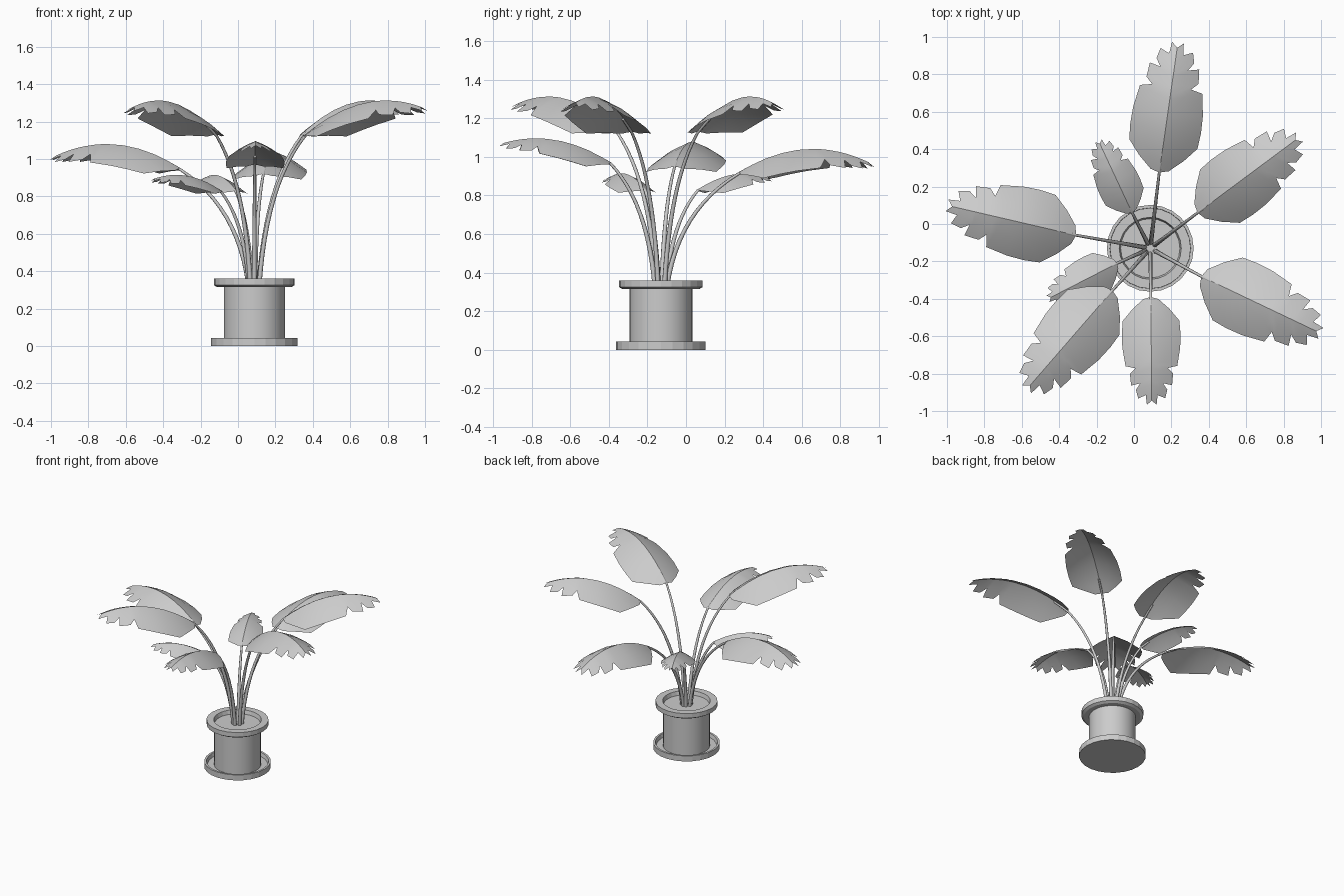
import bpy, math
from mathutils import Vector

if "Cube" in bpy.data.objects:
    bpy.data.objects.remove(bpy.data.objects["Cube"])

CX, CY = 0.087, -0.13          # pot axis


def mesh_object(name, verts, faces, angle):
    me = bpy.data.meshes.new(name)
    me.from_pydata(verts, [], faces)
    me.update()
    ob = bpy.data.objects.new(name, me)
    bpy.context.collection.objects.link(ob)
    bpy.ops.object.select_all(action='DESELECT')
    ob.select_set(True)
    bpy.context.view_layer.objects.active = ob
    bpy.ops.object.shade_smooth_by_angle(angle=math.radians(angle))
    return ob


def lathe(name, profile, sides, angle):
    """Revolve (radius, z) points about the pot axis; end points are capped."""
    verts, faces, n = [], [], sides
    for r, z in profile:
        for i in range(n):
            a = 2 * math.pi * i / n
            verts.append((CX + r * math.cos(a), CY + r * math.sin(a), z))
    for k in range(len(profile) - 1):
        for i in range(n):
            j = (i + 1) % n
            faces.append((k * n + i, k * n + j, (k + 1) * n + j, (k + 1) * n + i))
    faces.append(tuple(reversed(range(n))))
    last = (len(profile) - 1) * n
    faces.append(tuple(range(last, last + n)))
    return mesh_object(name, verts, faces, angle)


# Pot: saucer, body, rim with recessed soil
lathe("saucer", [(.232, 0), (.232, .042), (.217, .042), (.21, .015), (.1, .015)], 24, 10)
lathe("pot_body", [(.163, .012), (.163, .32)], 32, 30)
lathe("pot_rim", [(.15, .314), (.198, .314), (.216, .325), (.216, .36),
                  (.166, .36), (.158, .33)], 24, 10)
lathe("soil", [(.159, .32), (.159, .331)], 24, 30)

# Half outline of a torn leaf: (position on midrib, position of edge, half width)
OUTLINE = [(0, .02, .07), (.09, .11, .17), (.2, .22, .262), (.32, .34, .272),
           (.44, .47, .268), (.56, .64, .24), (.61, .66, .15), (.66, .71, .20),
           (.74, .82, .19), (.78, .80, .105), (.82, .86, .145), (.87, .94, .125),
           (.91, .91, .055), (.96, 1.0, .045)]


def leaf_point(base, tip, rise, bump, t, w):
    """Point on an arched leaf with drooping sides; w is signed width."""
    axis = Vector((tip[0] - base[0], tip[1] - base[1], 0))
    side = Vector((axis.y, -axis.x, 0))
    length, a = axis.length, abs(w)
    z = base[2] + rise * t + 4 * bump * t * (1 - t) - length * a * (.35 + .9 * a)
    p = Vector((base[0], base[1], 0)) + axis * t + side * w
    return Vector((p.x, p.y, z))


def leaf(name, base, tip, rise, bump):
    verts, faces = [], []
    for rt, et, w in OUTLINE:
        for f in (-1, -.5, 0, .5, 1):
            t = rt + (et - rt) * abs(f)
            verts.append(leaf_point(base, tip, rise, bump, t, w * f))
    for k in range(len(OUTLINE) - 1):
        for c in range(4):
            i = k * 5 + c
            faces.append((i, i + 1, i + 6, i + 5))
    mesh_object(name, verts, faces, 35)


def stem(name, base, tip, rise, bump):
    """Tapered stalk, rising from the soil and bending under the leaf."""
    end = Vector(base) - Vector((0, 0, .006))
    out = Vector((end.x - CX, end.y - CY, 0))
    start = Vector((CX, CY, .32)) + out.normalized() * .03
    ctrl = start + out * .14
    ctrl.z = .32 + (end.z - .32) * .68
    pts = [start * (1 - s) ** 2 + ctrl * 2 * s * (1 - s) + end * s * s
           for s in [i / 12 for i in range(13)]]
    pts += [leaf_point(base, tip, rise, bump, t, 0) - Vector((0, 0, .008))
            for t in (.07, .15)]
    cu = bpy.data.curves.new(name, 'CURVE')
    cu.dimensions = '3D'
    cu.bevel_depth = .013
    cu.bevel_resolution = 2
    cu.use_fill_caps = True
    sp = cu.splines.new('POLY')
    sp.points.add(len(pts) - 1)
    for i, p in enumerate(pts):
        sp.points[i].co = (*p, 1)
        sp.points[i].radius = 1 - .5 * i / (len(pts) - 1)
    ob = bpy.data.objects.new(name, cu)
    bpy.context.collection.objects.link(ob)
    bpy.ops.object.select_all(action='DESELECT')
    ob.select_set(True)
    bpy.context.view_layer.objects.active = ob
    bpy.ops.object.convert(target='MESH')
    bpy.ops.object.shade_smooth_by_angle(angle=math.radians(50))


# Leaves: base point, tip in plan, rise along the leaf, height of the arch
LEAVES = {
    "back": ((.135, .275, .92), (.235, .97), .04, .10),
    "back_right": ((.34, .06, 1.13), (.885, .465), .14, .10),
    "front_right": ((.36, -.28, 1.13), (1.0, -.585), .14, .10),
    "front": ((.09, -.39, .97), (.095, -.967), .095, .07),
    "front_left": ((-.115, -.355, 1.13), (-.575, -.885), .14, .10),
    "left": ((-.31, -.06, .95), (-1.0, .10), .055, .10),
    "small_left": ((-.09, -.21, .83), (-.46, -.40), .06, .05),
    "small_back": ((-.01, .06, .83), (-.19, .445), .06, .05),
}
for key, args in LEAVES.items():
    leaf("leaf_" + key, *args)
    stem("stem_" + key, *args)
